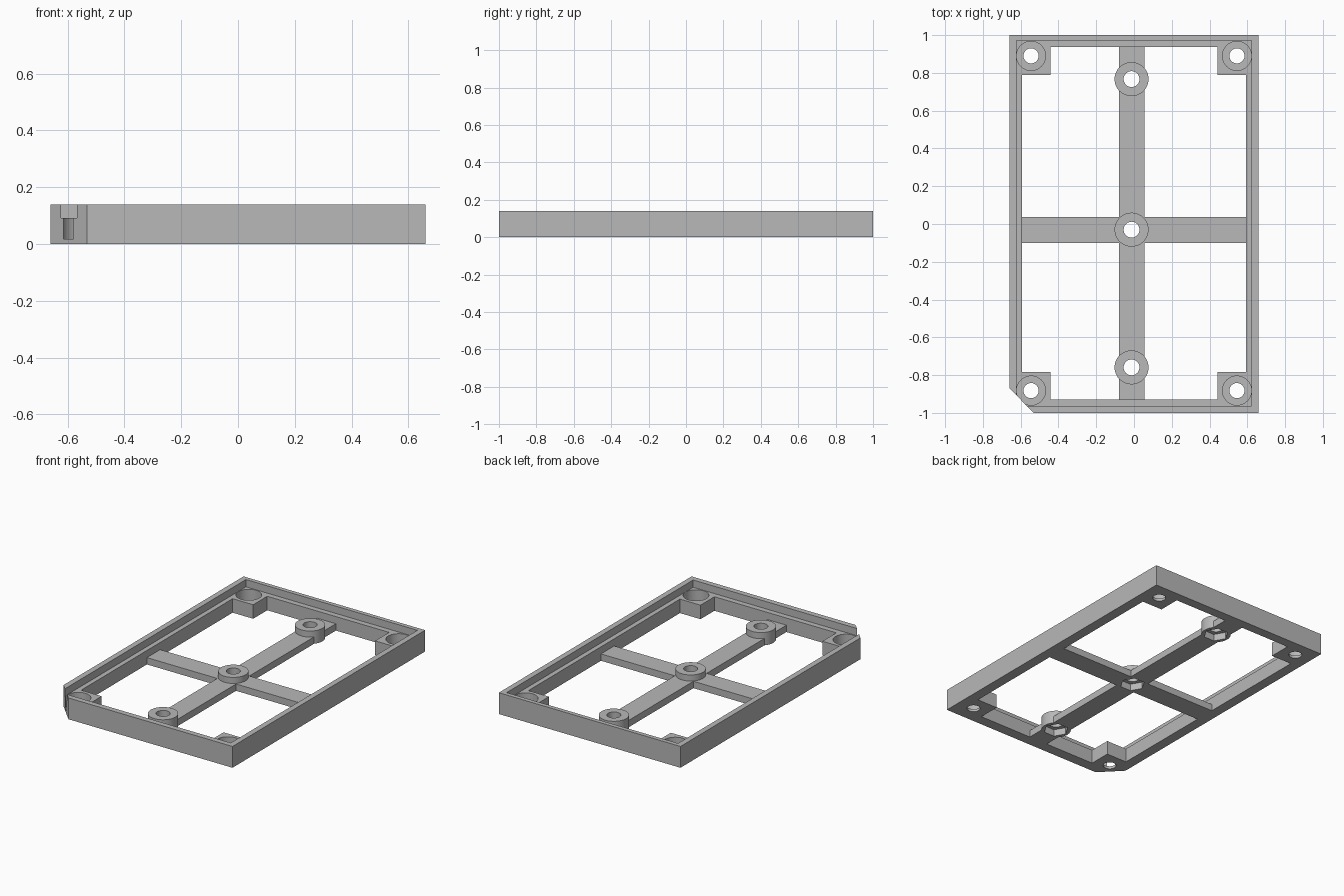
import bpy, bmesh, math

cube = bpy.data.objects.get("Cube")
if cube:
    bpy.data.objects.remove(cube, do_unlink=True)

grey = bpy.data.materials.new("plain_grey")
grey.use_nodes = True
grey.diffuse_color = (0.48, 0.48, 0.48, 1)
grey.node_tree.nodes["Principled BSDF"].inputs["Base Color"].default_value = grey.diffuse_color


def prism(name, outline, z0, z1):
    """Extrude a counter-clockwise outline from z0 to z1."""
    bm = bmesh.new()
    face = bm.faces.new([bm.verts.new((x, y, z0)) for x, y in outline])
    ext = bmesh.ops.extrude_face_region(bm, geom=[face])
    for v in ext["geom"]:
        if isinstance(v, bmesh.types.BMVert):
            v.co.z = z1
    bmesh.ops.recalc_face_normals(bm, faces=bm.faces)
    mesh = bpy.data.meshes.new(name)
    bm.to_mesh(mesh)
    bm.free()
    mesh.materials.append(grey)
    obj = bpy.data.objects.new(name, mesh)
    bpy.context.collection.objects.link(obj)
    return obj


def box(name, x0, x1, y0, y1, z0, z1):
    return prism(name, [(x0, y0), (x1, y0), (x1, y1), (x0, y1)], z0, z1)


def disc(name, x, y, r, z0, z1, sides=48):
    angles = [math.tau * i / sides for i in range(sides)]
    return prism(name, [(x + r * math.cos(a), y + r * math.sin(a)) for a in angles], z0, z1)


def combine(target, tool, operation="DIFFERENCE"):
    """Boolean the tool into the target, then discard the tool."""
    mod = target.modifiers.new("bool", "BOOLEAN")
    mod.operation, mod.solver, mod.object = operation, "EXACT", tool
    bpy.context.view_layer.update()
    graph = bpy.context.evaluated_depsgraph_get()
    mesh = bpy.data.meshes.new_from_object(target.evaluated_get(graph))
    target.modifiers.clear()
    target.data = mesh
    bpy.data.objects.remove(tool, do_unlink=True)


W, H = 0.66, 0.14          # half width and height of the frame
IN_X = 0.592               # inner wall
IN_Y0, IN_Y1 = -0.928, 0.936
LEDGE = 0.092              # height of the inner ledge and corner pads
BAR = 0.045                # thickness of the cross bars
CUT = 0.3                  # overshoot for cutters

# Outer frame with one clipped corner
frame = prism("frame", [(-0.532, -1), (W, -1), (W, 1), (-W, 1), (-W, -0.868)], 0, H)

# Rebate around the top, then the opening that leaves four corner pads
combine(frame, box("rebate", -0.623, 0.623, -0.964, 0.972, LEDGE, CUT))
combine(frame, box("opening_long", -0.443, 0.443, IN_Y0, IN_Y1, -CUT, CUT))
combine(frame, box("opening_wide", -IN_X, IN_X, -0.783, 0.79, -CUT, CUT))

# Counterbored screw holes in the corner pads
for x in (-0.545, 0.545):
    for y in (-0.882, 0.89):
        combine(frame, disc("counterbore", x, y, 0.077, 0.018, CUT))
        combine(frame, disc("screw_hole", x, y, 0.04, -CUT, CUT))

# Cross bars spanning the opening
brace = box("cross_brace", -0.08, 0.056, IN_Y0, IN_Y1, 0, BAR)
combine(brace, box("side_bar", -IN_X, IN_X, -0.1, 0.037, 0, BAR), "UNION")

# Round bosses with a through hole and a hexagonal nut pocket below
BOSS_X = -0.013
for y in (-0.759, -0.03, 0.767):
    combine(brace, disc("boss", BOSS_X, y, 0.09, 0, 0.085), "UNION")
    combine(brace, disc("bolt_hole", BOSS_X, y, 0.042, -CUT, CUT))
    combine(brace, disc("nut_pocket", BOSS_X, y, 0.076, -CUT, BAR, 6))

# Smooth the round walls, keep the edges sharp
for obj in (frame, brace):
    bpy.ops.object.select_all(action="DESELECT")
    obj.select_set(True)
    bpy.context.view_layer.objects.active = obj
    bpy.ops.object.shade_smooth_by_angle(angle=math.radians(30))
